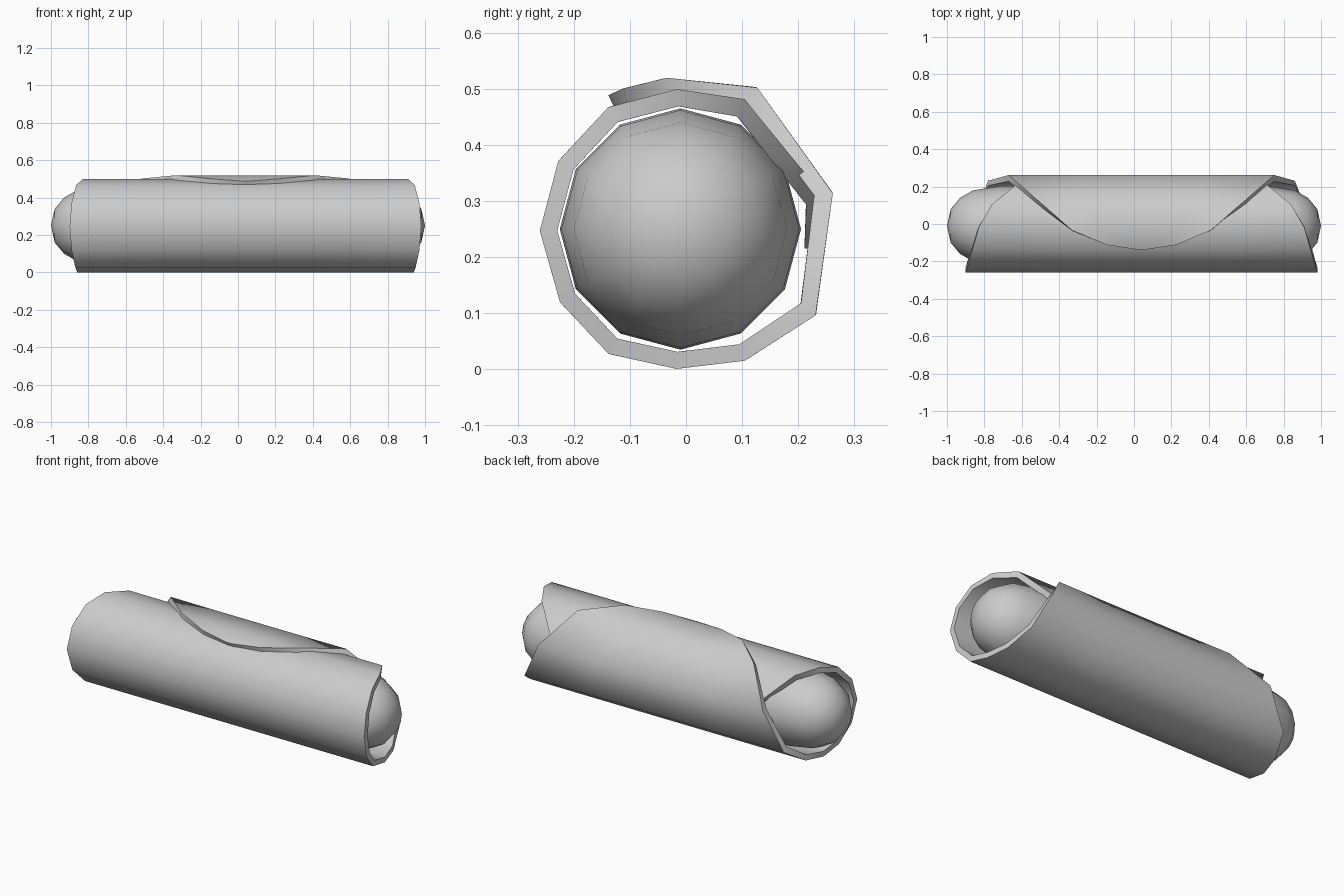
import bpy, bmesh, math

if "Cube" in bpy.data.objects:
    bpy.data.objects.remove(bpy.data.objects["Cube"])

def make_object(name, bm, angle):
    bmesh.ops.recalc_face_normals(bm, faces=bm.faces[:])
    me = bpy.data.meshes.new(name)
    bm.to_mesh(me)
    bm.free()
    ob = bpy.data.objects.new(name, me)
    bpy.context.collection.objects.link(ob)
    bpy.ops.object.select_all(action='DESELECT')
    ob.select_set(True)
    bpy.context.view_layer.objects.active = ob
    return ob

def smooth(ob, degrees):
    bpy.ops.object.shade_smooth_by_angle(angle=math.radians(degrees))

# Flatbread: a round sheet rolled along a spiral, each row is (y, z, half width)
rows = [(.226, .215, .50), (.229, .302, .63), (.098, .466, .80), (-.015, .484, .87),
        (-.13, .454, .905), (-.214, .364, .93), (-.245, .247, .94), (-.211, .127, .93),
        (-.13, .041, .91), (-.016, .016, .90), (.10, .03, .87), (.218, .107, .82),
        (.245, .312, .71), (.115, .489, .555), (-.035, .504, .37),
        (-.108, .486, .185), (-.132, .475, .015)]
centre_x = .04
bm = bmesh.new()
grid = [[bm.verts.new((centre_x + w * t, y, z)) for t in (-1, -.5, 0, .5, 1)]
        for y, z, w in rows]
for a, b in zip(grid, grid[1:]):
    for i in range(4):
        bm.faces.new((a[i], a[i + 1], b[i + 1], b[i]))
bread = make_object("rolled_flatbread", bm, 50)
mod = bread.modifiers.new("thickness", 'SOLIDIFY')
mod.thickness = .03
mod.offset = 0
mod.use_even_offset = True
bpy.ops.object.modifier_apply(modifier=mod.name)
smooth(bread, 55)

# Filling: a rounded roll, turned around the x axis
half = [(1, 0), (.98, .09), (.93, .15), (.86, .19), (.72, .212), (.4, .215)]
profile = [(-x, r) for x, r in half] + half[::-1]
sides = 12
bm = bmesh.new()
rings = []
for x, r in profile:
    n = sides if r else 1
    rings.append([bm.verts.new((x, -.01 + r * math.cos(2 * math.pi * k / sides) if r else -.01,
                                .25 + r * math.sin(2 * math.pi * k / sides)))
                  for k in range(n)])
for a, b in zip(rings, rings[1:]):
    for k in range(sides):
        j = (k + 1) % sides
        if len(a) == 1:
            bm.faces.new((a[0], b[k], b[j]))
        elif len(b) == 1:
            bm.faces.new((a[k], b[0], a[j]))
        else:
            bm.faces.new((a[k], b[k], b[j], a[j]))
filling = make_object("filling", bm, 60)
smooth(filling, 60)
